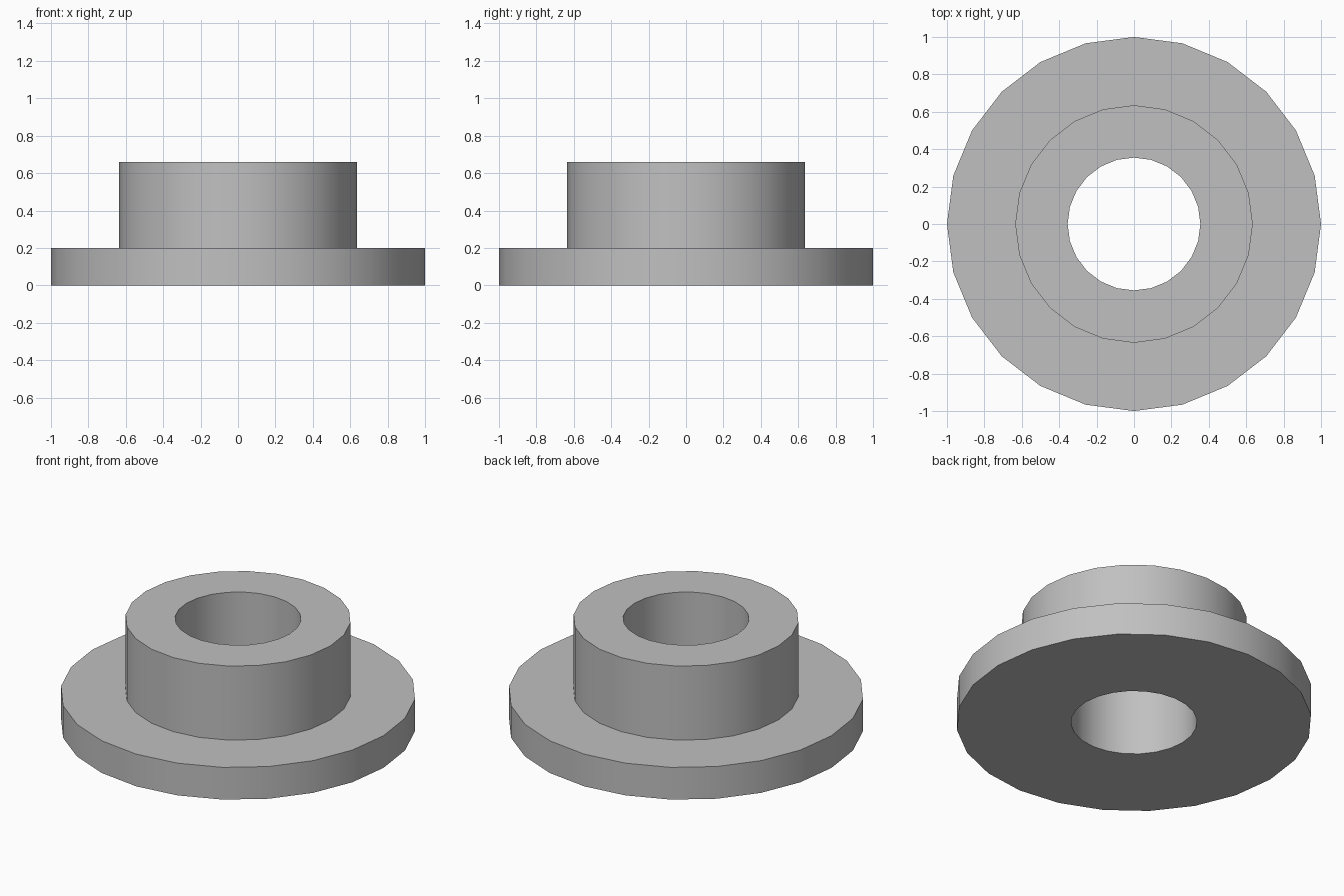
import bpy, bmesh, math

cube = bpy.data.objects.get("Cube")
if cube:
    bpy.data.objects.remove(cube, do_unlink=True)

SIDES = 24
FLANGE_R, HUB_R, BORE_R = 1.0, 0.635, 0.355
FLANGE_H, TOTAL_H = 0.2, 0.66

# Plain grey material
grey = bpy.data.materials.new("plain_grey")
grey.use_nodes = True
colour = (0.53, 0.53, 0.53, 1.0)
grey.diffuse_color = colour
grey.node_tree.nodes["Principled BSDF"].inputs["Base Color"].default_value = colour

# Closed cross-section (radius, height) of the flanged bushing
profile = [(BORE_R, 0), (FLANGE_R, 0), (FLANGE_R, FLANGE_H),
           (HUB_R, FLANGE_H), (HUB_R, TOTAL_H), (BORE_R, TOTAL_H)]

# Revolve the section around z
bm = bmesh.new()
verts = [bm.verts.new((r, 0, z)) for r, z in profile]
edges = [bm.edges.new((verts[i - 1], verts[i])) for i in range(len(verts))]
bmesh.ops.spin(bm, geom=verts + edges, cent=(0, 0, 0), axis=(0, 0, 1),
               angle=math.tau, steps=SIDES, use_merge=True)
bmesh.ops.remove_doubles(bm, verts=bm.verts, dist=0.0001)
bmesh.ops.recalc_face_normals(bm, faces=bm.faces)

mesh = bpy.data.meshes.new("flanged_bushing")
bm.to_mesh(mesh)
bm.free()
mesh.materials.append(grey)
bushing = bpy.data.objects.new("flanged_bushing", mesh)
bpy.context.collection.objects.link(bushing)

# Smooth round walls, crisp rims
bpy.ops.object.select_all(action='DESELECT')
bushing.select_set(True)
bpy.context.view_layer.objects.active = bushing
bpy.ops.object.shade_smooth_by_angle(angle=math.radians(30))
